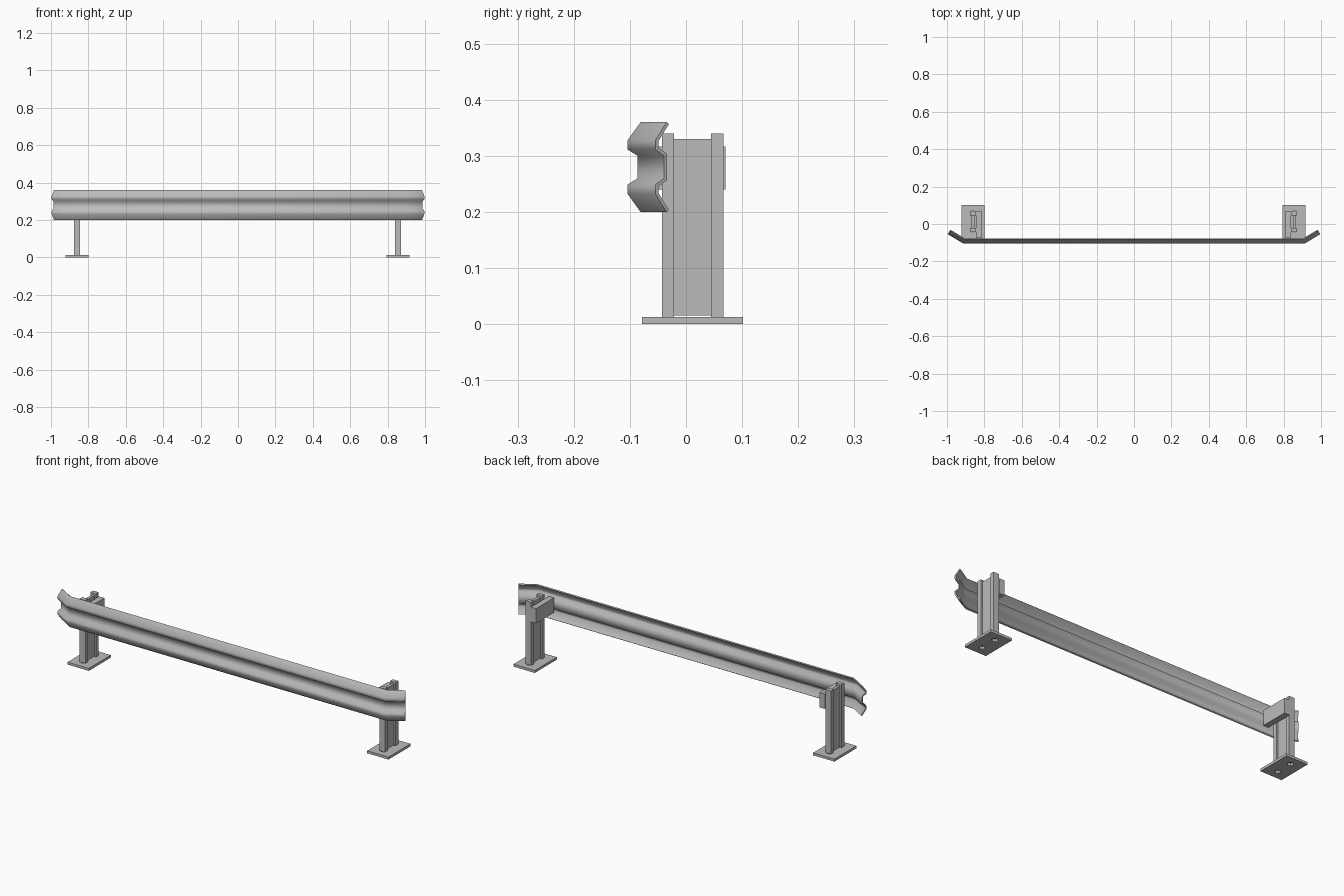
import bpy, bmesh, math
from mathutils import Vector

cube = bpy.data.objects.get("Cube")
if cube:
    bpy.data.objects.remove(cube)

steel = bpy.data.materials.new("galvanised_grey")
steel.use_nodes = True
steel.diffuse_color = (0.5, 0.5, 0.5, 1)
steel.node_tree.nodes["Principled BSDF"].inputs["Base Color"].default_value = (0.5, 0.5, 0.5, 1)


def add_object(name, bm):
    bmesh.ops.recalc_face_normals(bm, faces=bm.faces)
    mesh = bpy.data.meshes.new(name)
    bm.to_mesh(mesh)
    bm.free()
    mesh.materials.append(steel)
    obj = bpy.data.objects.new(name, mesh)
    bpy.context.collection.objects.link(obj)
    return obj


def box(name, low, high):
    bm = bmesh.new()
    bmesh.ops.create_cube(bm, size=1)
    low, high = Vector(low), Vector(high)
    for v in bm.verts:
        v.co = (low + high) / 2 + v.co * (high - low)
    return add_object(name, bm)


def apply_modifier(obj, name, kind, **settings):
    mod = obj.modifiers.new(name, kind)
    for key, value in settings.items():
        setattr(mod, key, value)
    bpy.ops.object.select_all(action="DESELECT")
    bpy.context.view_layer.objects.active = obj
    obj.select_set(True)
    bpy.ops.object.modifier_apply(modifier=name)


# Corrugated rail: half profile (forward depth, height from centre), mirrored
half = [(0, 0.08), (0.023, 0.048), (0.023, 0.031), (0.005, 0.02)]
profile = half + [(d, -h) for d, h in reversed(half)]
LIP_Y, MID_Z, BEND_X, END_LENGTH = -0.081, 0.28, 0.907, 0.09
ANGLE = math.radians(31)


def station(side, end):
    """Profile row at the mitred bend or at the square-cut end."""
    row = []
    for depth, height in profile:
        if end:
            x = BEND_X + END_LENGTH * math.cos(ANGLE) + depth * math.sin(ANGLE)
            y = LIP_Y + END_LENGTH * math.sin(ANGLE) - depth * math.cos(ANGLE)
        else:
            x = BEND_X + depth * math.tan(ANGLE / 2)
            y = LIP_Y - depth
        row.append((side * x, y, MID_Z + height))
    return row


bm = bmesh.new()
rows = [[bm.verts.new(p) for p in station(s, e)]
        for s, e in ((-1, True), (-1, False), (1, False), (1, True))]
for a, b in zip(rows, rows[1:]):
    for i in range(len(profile) - 1):
        bm.faces.new((a[i], a[i + 1], b[i + 1], b[i]))
bm.normal_update()
facing = sum(f.normal.y * f.calc_area() for f in bm.faces)
rail = add_object("rail", bm)
# Thickness grows towards the back
apply_modifier(rail, "thickness", "SOLIDIFY", thickness=0.006, use_even_offset=True,
               offset=-1)
bpy.ops.object.shade_smooth_by_angle(angle=math.radians(65))

# Posts with base plates, brackets on the inner sides
for label, side, px in (("right", -1, -0.861), ("left", 1, 0.856)):
    plate = box(label + "_base_plate", (px - 0.061, -0.078, 0), (px + 0.061, 0.102, 0.013))
    for part, y0, y1 in (("front", -0.043, -0.021), ("back", 0.045, 0.067)):
        box(f"{label}_{part}_flange", (px - 0.016, y0, 0.013), (px + 0.016, y1, 0.34))
        # Bolt hole beneath each flange
        hole = bmesh.new()
        bmesh.ops.create_cone(hole, cap_ends=True, segments=8, radius1=0.015,
                              radius2=0.015, depth=0.06)
        bmesh.ops.translate(hole, verts=hole.verts, vec=(px, (y0 + y1) / 2, 0))
        cutter = add_object("hole_cutter", hole)
        apply_modifier(plate, "hole", "BOOLEAN", object=cutter, operation="DIFFERENCE",
                       solver="EXACT")
        bpy.data.objects.remove(cutter)
    box(label + "_web", (px - 0.007, -0.021, 0.015), (px + 0.007, 0.045, 0.33))
    inner = sorted((px - side * 0.016, px - side * 0.046))
    box(label + "_bracket", (inner[0], -0.076, 0.24), (inner[1], 0.07, 0.317))
